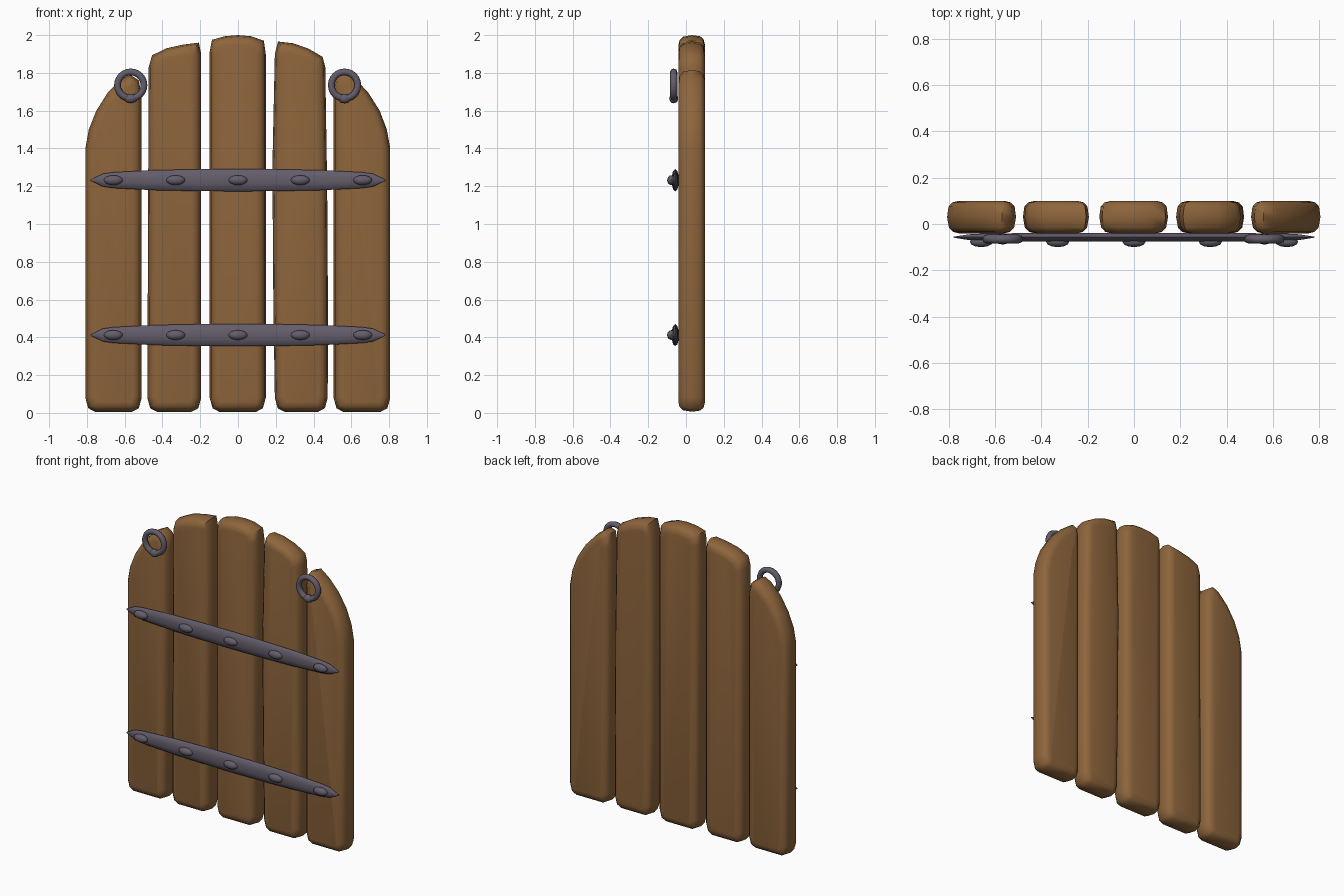
import bpy, bmesh, math
from mathutils import Vector, Matrix

if "Cube" in bpy.data.objects:
    bpy.data.objects.remove(bpy.data.objects["Cube"], do_unlink=True)


def material(name, rgb):
    m = bpy.data.materials.new(name)
    m.use_nodes = True
    m.diffuse_color = (*rgb, 1)
    m.node_tree.nodes["Principled BSDF"].inputs["Base Color"].default_value = (*rgb, 1)
    return m


wood = material("brown wood", (0.27, 0.13, 0.045))
iron = material("grey iron", (0.125, 0.11, 0.145))


def finish(name, bm, mat, angle):
    bmesh.ops.recalc_face_normals(bm, faces=bm.faces)
    mesh = bpy.data.meshes.new(name)
    bm.to_mesh(mesh)
    bm.free()
    mesh.materials.append(mat)
    ob = bpy.data.objects.new(name, mesh)
    bpy.context.collection.objects.link(ob)
    bpy.ops.object.select_all(action="DESELECT")
    ob.select_set(True)
    bpy.context.view_layer.objects.active = ob
    bpy.ops.object.shade_smooth_by_angle(angle=math.radians(angle))
    return ob


def skin(bm, loops):
    """Join successive closed loops of points and cap both ends."""
    rows = [[bm.verts.new(p) for p in loop] for loop in loops]
    n = len(rows[0])
    for a, b in zip(rows, rows[1:]):
        for i in range(n):
            j = (i + 1) % n
            bm.faces.new((a[i], a[j], b[j], b[i]))
    bm.faces.new(rows[0])
    bm.faces.new(rows[-1])


def inset(points, d):
    """Mitred inward offset of a counter-clockwise outline."""
    pts = [Vector(p) for p in points]
    out = []
    for i, p in enumerate(pts):
        e1 = (p - pts[i - 1]).normalized()
        e2 = (pts[(i + 1) % len(pts)] - p).normalized()
        n1, n2 = Vector((-e1.y, e1.x)), Vector((-e2.y, e2.x))
        out.append(p + (n1 + n2) * d / (1 + n1.dot(n2)))
    return out


# Depth and inset of each layer of a plank, front to back
LAYERS = [(-0.04, 0.05), (-0.034, 0.026), (-0.015, 0.008), (0.03, 0),
          (0.075, 0.006), (0.093, 0.022), (0.1, 0.05)]


def plank(name, left, right, top):
    """Plank with worn foot; top runs from the right edge to the left one."""
    foot = [(left, 0.08), (left + 0.015, 0.025), (left + 0.05, 0.006),
            (right - 0.05, 0.006), (right - 0.015, 0.025), (right, 0.08)]
    outline = foot + top
    bm = bmesh.new()
    skin(bm, [[(p.x, y, p.y) for p in inset(outline, d)] for y, d in LAYERS])
    finish(name, bm, wood, 50)


plank("middle_plank", -0.15, 0.147,
      [(0.147, 1.9), (0.137, 1.97), (0.07, 1.994), (0, 2.0),
       (-0.07, 1.994), (-0.138, 1.975), (-0.15, 1.91)])
plank("inner_right_plank", -0.48, -0.195,
      [(-0.195, 1.9), (-0.207, 1.96), (-0.29, 1.95), (-0.38, 1.93),
       (-0.455, 1.893), (-0.473, 1.83)])
plank("inner_left_plank", 0.195, 0.475,
      [(0.476, 0.6), (0.472, 1.2), (0.462, 1.83), (0.448, 1.885), (0.37, 1.93),
       (0.29, 1.957), (0.212, 1.966), (0.195, 1.9), (0.182, 1.3), (0.187, 0.6)])
plank("outer_right_plank", -0.808, -0.51,
      [(-0.51, 1.68), (-0.525, 1.76), (-0.57, 1.79), (-0.62, 1.765), (-0.69, 1.695),
       (-0.75, 1.6), (-0.79, 1.5), (-0.808, 1.4)])
plank("outer_left_plank", 0.506, 0.806,
      [(0.806, 1.4), (0.788, 1.5), (0.75, 1.6), (0.69, 1.695), (0.62, 1.77),
       (0.56, 1.815), (0.52, 1.8), (0.506, 1.72)])


def stud(bm, x, y, z, size):
    bmesh.ops.create_uvsphere(bm, u_segments=12, v_segments=8, radius=1,
                              matrix=Matrix.Translation((x, y, z)) @ Matrix.Diagonal((*size, 1)))


# Half height, half depth and x of the strap sections, hammered to a point
STRAP = [(0.78, 0.003, 0.002), (0.715, 0.034, 0.013), (0.66, 0.042, 0.016),
         (0.45, 0.053, 0.019), (0.2, 0.058, 0.02)]
SECTIONS = [(-x, h, d) for x, h, d in STRAP] + [(0, 0.059, 0.02)] + STRAP[::-1]

for name, z in (("upper_strap", 1.232), ("lower_strap", 0.412)):
    bm = bmesh.new()
    skin(bm, [[(x, -0.057 + d * math.sin(a), z + h * math.cos(a))
               for a in (math.tau * k / 10 for k in range(10))] for x, h, d in SECTIONS])
    for i in range(-2, 3):
        stud(bm, i * 0.33, -0.077, z, (0.05, 0.023, 0.026))
    finish(name, bm, iron, 40)

# Hanging rings, each with a thicker knuckle at the bottom
for name, x in (("right_ring", -0.568), ("left_ring", 0.564)):
    bm = bmesh.new()
    n, m = 24, 8
    grid = [[bm.verts.new(((0.07 + 0.018 * math.cos(b)) * math.cos(a) + x,
                           -0.065 + 0.019 * math.sin(b),
                           (0.07 + 0.018 * math.cos(b)) * math.sin(a) + 1.735))
             for b in (math.tau * j / m for j in range(m))]
            for a in (math.tau * i / n for i in range(n))]
    for i in range(n):
        for j in range(m):
            k, l = (i + 1) % n, (j + 1) % m
            bm.faces.new((grid[i][j], grid[k][j], grid[k][l], grid[i][l]))
    stud(bm, x, -0.065, 1.664, (0.034, 0.024, 0.025))
    finish(name, bm, iron, 60)
